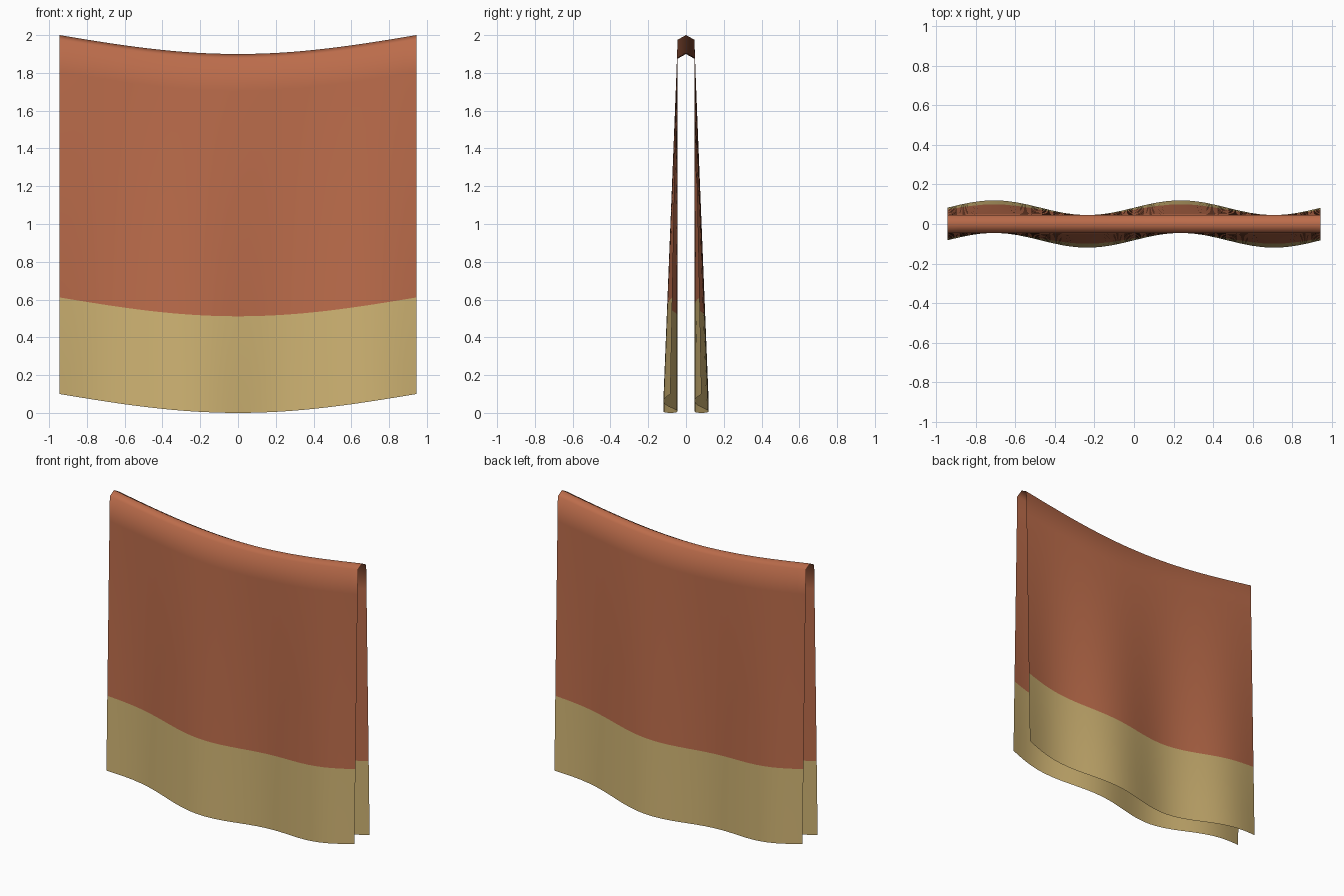
import bpy
import bmesh
from math import sin, cos, pi

cube = bpy.data.objects.get("Cube")
if cube:
    bpy.data.objects.remove(cube)

HALF_WIDTH = 0.945
COLUMNS = 32
ROWS = 11          # rows on each hanging side
BORDER_ROWS = 3    # gold rows at each hem
SHOULDER = 0.045   # half depth of the fold
DROP = 1.875


def make_material(name, colour):
    mat = bpy.data.materials.new(name)
    mat.use_nodes = True
    mat.diffuse_color = colour
    mat.node_tree.nodes["Principled BSDF"].inputs["Base Color"].default_value = colour
    return mat


def cloth_point(u, row):
    """u runs 0..1 across; row is signed, 0 is the ridge, negative is the front."""
    x = (2 * u - 1) * HALF_WIDTH
    sag = 0.1 * (1 - cos(pi * (u - 0.5)))
    if row == 0:
        return x, 0, 1.9 + sag
    side = 1 if row > 0 else -1
    t = (abs(row) - 1) / ROWS
    ripple = 0.0375 * t * (1 + side * sin(4 * pi * u))
    return x, side * (SHOULDER + ripple), DROP * (1 - t) + sag


# Draped cloth: one open sheet folded over a sagging ridge
bm = bmesh.new()
last = ROWS + 1
grid = [[bm.verts.new(cloth_point(c / COLUMNS, r)) for c in range(COLUMNS + 1)]
        for r in range(-last, last + 1)]
for i in range(2 * last):
    in_border = min(i, 2 * last - 1 - i) < BORDER_ROWS
    for c in range(COLUMNS):
        face = bm.faces.new((grid[i][c], grid[i][c + 1],
                             grid[i + 1][c + 1], grid[i + 1][c]))
        face.material_index = int(in_border)
        face.smooth = True

mesh = bpy.data.meshes.new("draped_cloth")
bm.to_mesh(mesh)
bm.free()
mesh.materials.append(make_material("terracotta cloth", (0.50, 0.15, 0.07, 1)))
mesh.materials.append(make_material("gold border", (0.62, 0.45, 0.17, 1)))
cloth = bpy.data.objects.new("draped_cloth", mesh)
bpy.context.collection.objects.link(cloth)
